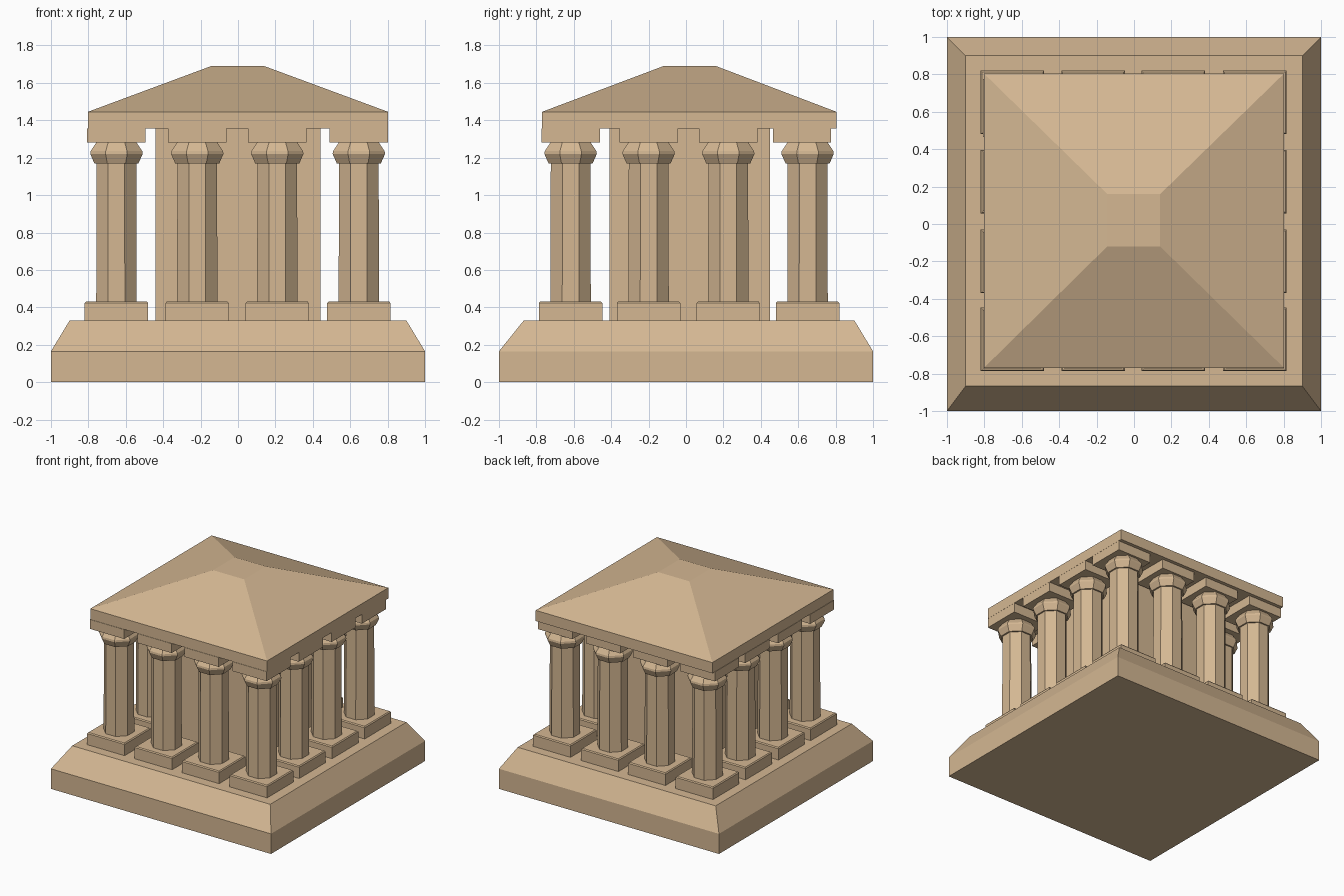
import bpy, bmesh, math

if "Cube" in bpy.data.objects:
    bpy.data.objects.remove(bpy.data.objects["Cube"])

stone = bpy.data.materials.new("tan stone")
stone.diffuse_color = (0.66, 0.475, 0.29, 1)
stone.use_nodes = True
stone.node_tree.nodes["Principled BSDF"].inputs["Base Color"].default_value = stone.diffuse_color


def loft(name, rings):
    """Closed solid through a stack of matching rings of points."""
    bm = bmesh.new()
    rows = [[bm.verts.new(p) for p in ring] for ring in rings]
    n = len(rows[0])
    for a, b in zip(rows, rows[1:]):
        for i in range(n):
            j = (i + 1) % n
            bm.faces.new((a[i], a[j], b[j], b[i]))
    bm.faces.new(rows[0][::-1])
    bm.faces.new(rows[-1])
    bmesh.ops.recalc_face_normals(bm, faces=bm.faces)
    mesh = bpy.data.meshes.new(name)
    bm.to_mesh(mesh)
    bm.free()
    mesh.materials.append(stone)
    obj = bpy.data.objects.new(name, mesh)
    bpy.context.collection.objects.link(obj)
    return obj


def rect(x0, x1, y0, y1, z):
    return [(x0, y0, z), (x1, y0, z), (x1, y1, z), (x0, y1, z)]


def square(x, y, h, z):
    return rect(x - h, x + h, y - h, y + h, z)


def octagon(x, y, h, z):
    # h is the half width across the flats
    r = h / math.cos(math.pi / 8)
    angles = [math.pi / 8 + k * math.pi / 4 for k in range(8)]
    return [(x + r * math.cos(a), y + r * math.sin(a), z) for a in angles]


# Stepped base with sloping shoulders
loft("base", [rect(-1, 1, -1, 1, 0), rect(-1, 1, -1, 1, 0.165),
              rect(-0.9, 0.9, -0.867, 0.9, 0.33)])

# Inner chamber
loft("chamber", [rect(-0.44, 0.44, -0.41, 0.45, 0.33),
                 rect(-0.44, 0.44, -0.41, 0.45, 1.357)])

# Ring of twelve columns
xs = (-0.65, -0.218, 0.21, 0.646)
ys = (-0.617, -0.2, 0.226, 0.65)
for i, x in enumerate(xs):
    for j, y in enumerate(ys):
        if i in (1, 2) and j in (1, 2):
            continue
        tag = f"_{i}_{j}"
        loft("plinth" + tag, [square(x, y, 0.17, 0.33), square(x, y, 0.17, 0.422),
                              square(x, y, 0.163, 0.43)])
        loft("shaft" + tag, [octagon(x, y, 0.108, 0.43), octagon(x, y, 0.106, 1.17)])
        loft("capital" + tag, [octagon(x, y, 0.118, 1.17), octagon(x, y, 0.14, 1.22),
                               octagon(x, y, 0.138, 1.235), octagon(x, y, 0.108, 1.28)])
        ya = y - 0.03 if j == 3 else y   # back row blocks sit under the roof edge
        loft("abacus" + tag, [square(x, ya, 0.156, 1.28), square(x, ya, 0.156, 1.357)])

# Roof slab and hipped roof with a flat top
loft("roof", [rect(-0.803, 0.803, -0.77, 0.805, 1.357),
              rect(-0.803, 0.803, -0.77, 0.805, 1.445),
              rect(-0.143, 0.14, -0.12, 0.16, 1.69)])
